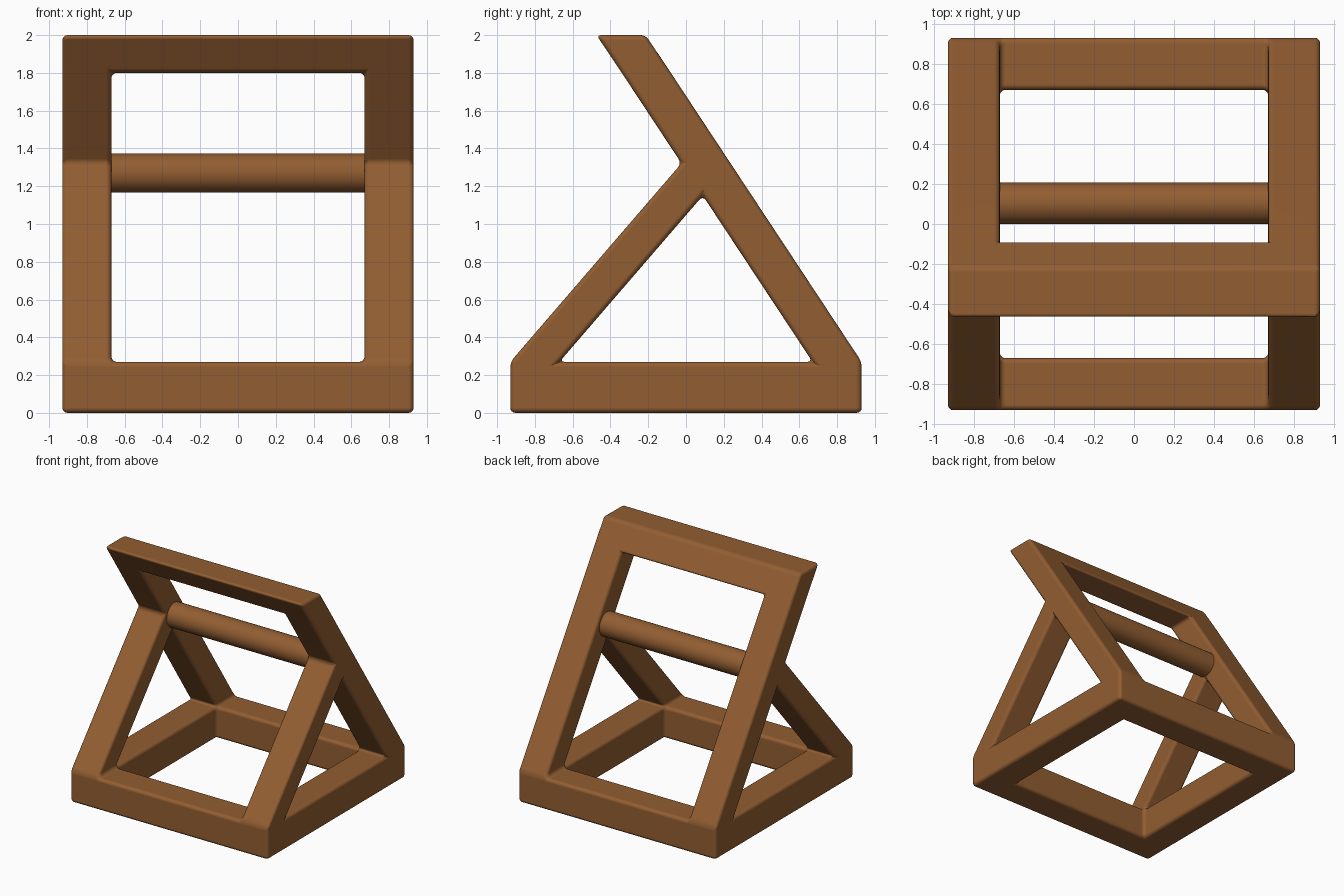
import bpy, bmesh, math

if "Cube" in bpy.data.objects:
    bpy.data.objects.remove(bpy.data.objects["Cube"])

wood = bpy.data.materials.new("brown wood")
wood.diffuse_color = (0.29, 0.112, 0.032, 1)
wood.use_nodes = True
wood.node_tree.nodes["Principled BSDF"].inputs["Base Color"].default_value = wood.diffuse_color

# Side-view points (y, z)
P = {
    "A": (-.93, 0), "B": (-.67, 0), "C": (.67, 0), "D": (.93, 0),
    "E": (-.93, .27), "F": (-.67, .27), "G": (.67, .27), "H": (.93, .27),
    "P": (.089, 1.15), "R": (.349, 1.15), "Q": (-.024, 1.321), "S": (.236, 1.321),
    "T": (-.34, 1.80), "U": (-.08, 1.80), "V": (-.474, 2.0), "W": (-.214, 2.0),
}
# Cells: feet, floor rail, legs, joint, upper arm, top
side_cells = ["ABFE", "BCGF", "CDHG", "EFPQ", "GHRP", "PRSQ", "QSUT", "TUWV"]
cross_cells = ["ABFE", "CDHG", "TUWV"]
xs = [-.93, -.67, .67, .93]

# Frame: fill the cells in each width band and keep only the outer skin
faces = {}
for band, cells in enumerate([side_cells, cross_cells, side_cells]):
    for c in cells:
        lo = [(band, k) for k in c]
        hi = [(band + 1, k) for k in c]
        quads = [lo[::-1], hi]
        for i in range(4):
            j = (i + 1) % 4
            quads.append([lo[i], lo[j], hi[j], hi[i]])
        for q in quads:
            faces.setdefault(frozenset(q), []).append(q)

bm = bmesh.new()
verts = {}
for users in faces.values():
    if len(users) == 1:
        loop = []
        for i, k in users[0]:
            if (i, k) not in verts:
                verts[(i, k)] = bm.verts.new((xs[i], *P[k]))
            loop.append(verts[(i, k)])
        bm.faces.new(loop)
bmesh.ops.recalc_face_normals(bm, faces=bm.faces)
for f in bm.faces:
    f.smooth = True
me = bpy.data.meshes.new("stand_frame")
bm.to_mesh(me)
bm.free()
frame = bpy.data.objects.new("stand_frame", me)
bpy.context.collection.objects.link(frame)
me.materials.append(wood)

# Softly rounded edges
bev = frame.modifiers.new("rounding", "BEVEL")
bev.width = 0.028
bev.segments = 4
bev.limit_method = 'ANGLE'
bev.angle_limit = math.radians(20)
bev.harden_normals = True

# Round rod between the side frames
bpy.ops.mesh.primitive_cylinder_add(vertices=48, radius=.104, depth=1.46,
                                    location=(0, .103, 1.27),
                                    rotation=(0, math.pi / 2, 0))
rod = bpy.context.object
rod.name = "cross_rod"
rod.data.materials.append(wood)
bpy.ops.object.shade_smooth_by_angle(angle=math.radians(40))
